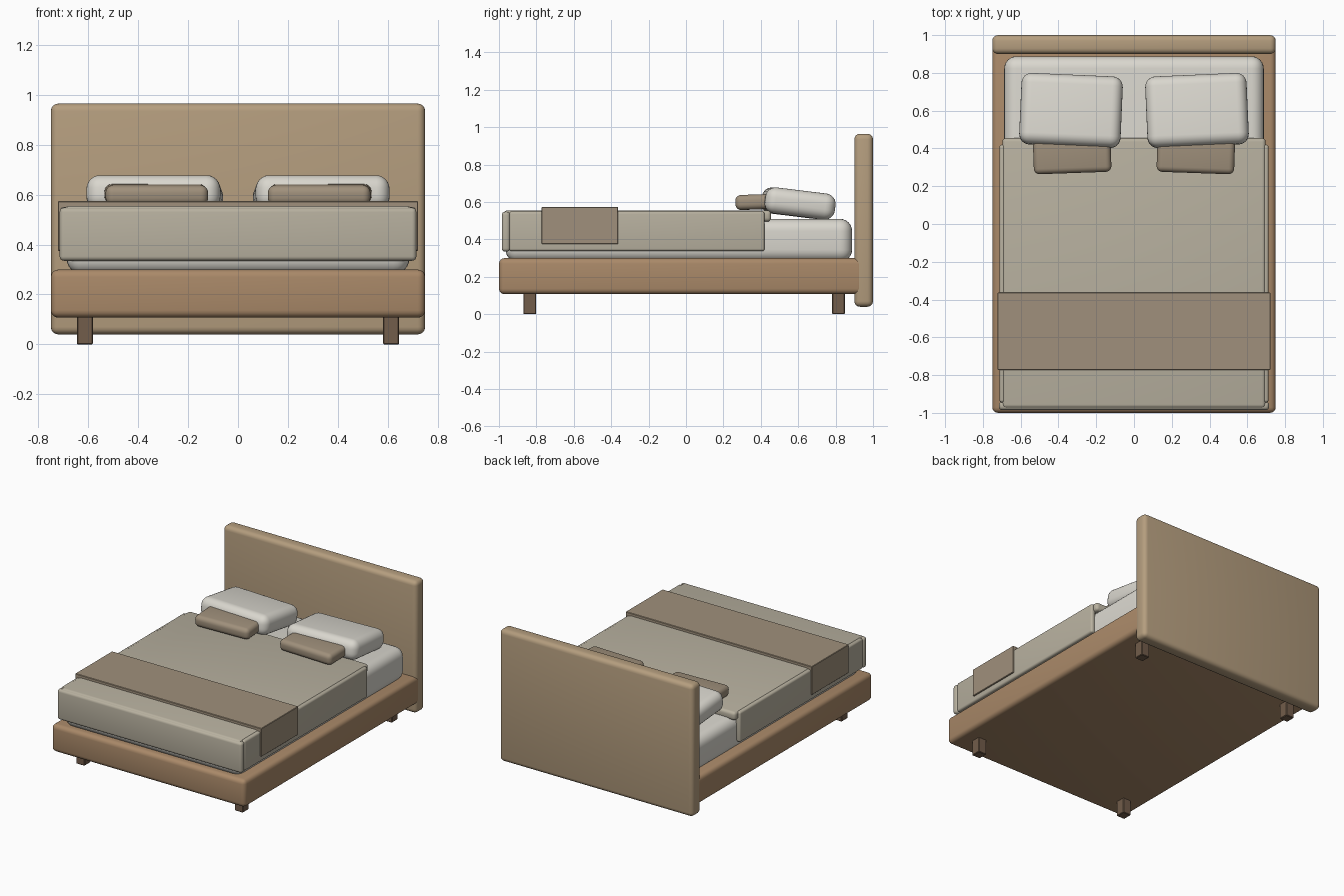
import bpy, math

if "Cube" in bpy.data.objects:
    bpy.data.objects.remove(bpy.data.objects["Cube"])

def mat(name, rgb):
    m = bpy.data.materials.new(name)
    m.diffuse_color = (*rgb, 1)
    m.use_nodes = True
    m.node_tree.nodes["Principled BSDF"].inputs["Base Color"].default_value = m.diffuse_color
    return m

OAK = mat("oak", (0.40, 0.25, 0.14))
PANEL = mat("panel", (0.46, 0.34, 0.21))
DARK = mat("dark_wood", (0.17, 0.11, 0.07))
WHITE = mat("linen", (0.70, 0.68, 0.62))
COVER = mat("cover", (0.48, 0.44, 0.35))
THROW = mat("throw", (0.35, 0.28, 0.20))

def box(name, x, y, z, material, bevel=0.0, seg=4, rot=(0, 0, 0)):
    """Rounded box given (min, max) extents, rotated about its centre in degrees."""
    bpy.ops.mesh.primitive_cube_add(
        size=1, location=[(a + b) / 2 for a, b in (x, y, z)])
    o = bpy.context.object
    o.name = name
    o.scale = [b - a for a, b in (x, y, z)]
    bpy.ops.object.transform_apply(location=False, rotation=False, scale=True)
    o.rotation_euler = [math.radians(r) for r in rot]
    o.data.materials.append(material)
    if bevel:
        m = o.modifiers.new("round", 'BEVEL')
        m.width, m.segments = bevel, seg
        bpy.ops.object.modifier_apply(modifier=m.name)
        bpy.ops.object.shade_smooth_by_angle(angle=math.radians(35))
    return o

# Wooden base and headboard
box("bed_frame", (-0.75, 0.75), (-1.0, 0.95), (0.107, 0.30), OAK, 0.03)
box("headboard", (-0.75, 0.75), (0.90, 1.0), (0.04, 0.965), PANEL, 0.03)

# Mattress
box("mattress", (-0.687, 0.687), (-0.965, 0.888), (0.28, 0.51), WHITE, 0.065, 6)

# Duvet: top sheet and front drop
box("duvet_top", (-0.697, 0.697), (-0.975, 0.455), (0.495, 0.555), COVER, 0.02)
box("duvet_front_drop", (-0.715, 0.715), (-0.985, -0.94), (0.335, 0.548), COVER, 0.018)

# Throw blanket top
box("throw_top", (-0.722, 0.722), (-0.772, -0.363), (0.54, 0.574), THROW, 0.003, 1)

# Parts repeated on the left and right
for side, s in (("left", -1), ("right", 1)):
    def span(a, b):
        return tuple(sorted((s * a, s * b)))

    for end, y in (("front", -0.835), ("back", 0.815)):
        box(f"{end}_{side}_leg", span(0.582, 0.646), (y - 0.034, y + 0.034),
            (0, 0.12), DARK, 0.004, 1)
    box(f"duvet_{side}_drop", span(0.675, 0.713), (-0.945, 0.42), (0.337, 0.55),
        COVER, 0.014)
    box(f"throw_{side}_drop", span(0.70, 0.722), (-0.772, -0.363), (0.375, 0.574),
        THROW, 0.003, 1)
    # Pillow leaning on the mattress, with a small cushion in front
    box(f"{side}_pillow", span(0.065, 0.602), (0.412, 0.79), (0.522, 0.662),
        WHITE, 0.055, 6, (-7, 0, s * 2.5))
    box(f"{side}_cushion", span(0.122, 0.533), (0.27, 0.47), (0.56, 0.64),
        THROW, 0.03, 5, (2, 0, s * -2))
